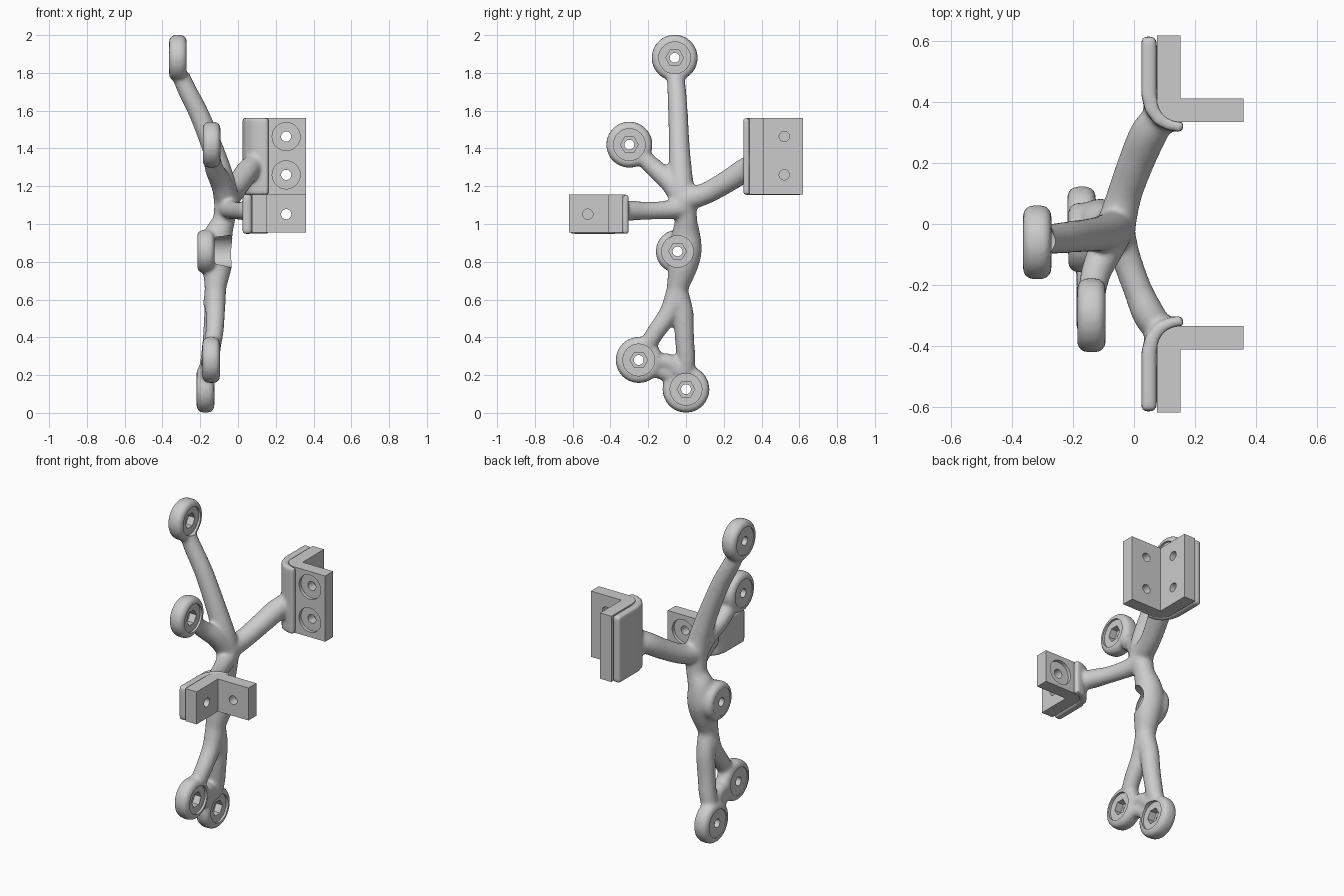
import bpy, bmesh, math
from mathutils import Vector, Matrix

if "Cube" in bpy.data.objects:
    bpy.data.objects.remove(bpy.data.objects["Cube"])

ROT_X = Matrix.Rotation(math.pi / 2, 4, 'Y')   # turns a z cylinder onto x
ROT_Y = Matrix.Rotation(math.pi / 2, 4, 'X')   # turns a z cylinder onto y


def make(name, bm):
    bmesh.ops.recalc_face_normals(bm, faces=bm.faces)
    me = bpy.data.meshes.new(name)
    bm.to_mesh(me)
    bm.free()
    ob = bpy.data.objects.new(name, me)
    bpy.context.collection.objects.link(ob)
    return ob


def activate(ob):
    bpy.ops.object.select_all(action='DESELECT')
    ob.select_set(True)
    bpy.context.view_layer.objects.active = ob


def apply_all(ob):
    activate(ob)
    for m in list(ob.modifiers):
        bpy.ops.object.modifier_apply(modifier=m.name)


def smooth(ob, deg=35):
    activate(ob)
    bpy.ops.object.shade_smooth_by_angle(angle=math.radians(deg))


def cyl(bm, c, r, depth, rot, seg=48):
    return bmesh.ops.create_cone(bm, cap_ends=True, segments=seg, radius1=r, radius2=r,
                                 depth=depth, matrix=Matrix.Translation(c) @ rot)['verts']


def cut(ob, cutter_bm):
    c = make("cutter", cutter_bm)
    c.hide_render = True
    m = ob.modifiers.new("cut", 'BOOLEAN')
    m.operation, m.solver, m.object = 'DIFFERENCE', 'EXACT', c
    apply_all(ob)
    bpy.data.objects.remove(c)


def prism(bm, pts, z0, z1):
    f = bm.faces.new([bm.verts.new((x, y, z0)) for x, y in pts])
    ex = bmesh.ops.extrude_face_region(bm, geom=[f])['geom']
    bmesh.ops.translate(bm, vec=(0, 0, z1 - z0),
                        verts=[v for v in ex if isinstance(v, bmesh.types.BMVert)])


def limb(bm, pts):
    """Chain of balls along a smooth path of (x, y, z, radius)."""
    p = [Vector(q) for q in pts]
    p = [2 * p[0] - p[1]] + p + [2 * p[-1] - p[-2]]
    for a, b, c, d in zip(p, p[1:], p[2:], p[3:]):
        n = max(2, int((c - b).length / 0.013))
        for i in range(n + 1):
            t = i / n
            q = 0.5 * (2 * b + (c - a) * t + (2 * a - 5 * b + 4 * c - d) * t * t
                       + (3 * b - a - 3 * c + d) * t ** 3)
            bmesh.ops.create_icosphere(bm, subdivisions=3, radius=q[3],
                                       matrix=Matrix.Translation(q.to_3d()))


# bolt bosses: centre x, y, z and radius
HALF = 0.045
bosses = [(-.318, -.06, 1.88, .122), (-.14, -.30, 1.42, .122), (-.17, -.045, .855, .115),
          (-.142, -.25, .28, .122), (-.172, 0, .125, .124)]

# organic frame: bosses and limbs fused by remeshing
bm = bmesh.new()
for x, y, z, r in bosses:
    b = bmesh.new()
    cyl(b, (x, y, z), r, 2 * HALF + .004, ROT_X)
    bmesh.ops.bevel(b, geom=[e for e in b.edges if len(e.link_faces) == 2 and
                             any(len(f.verts) > 4 for f in e.link_faces)],
                    offset=.032, segments=4, profile=.5, affect='EDGES')
    tmp = bpy.data.meshes.new("tmp")
    b.to_mesh(tmp)
    b.free()
    bm.from_mesh(tmp)
    bpy.data.meshes.remove(tmp)

# upper arm and side arm
limb(bm, [(-.312, -.058, 1.81, .045), (-.275, -.05, 1.72, .05), (-.205, -.042, 1.58, .053),
          (-.13, -.035, 1.39, .057), (-.08, -.025, 1.23, .064), (-.06, -.01, 1.12, .068)])
limb(bm, [(-.14, -.235, 1.36, .046), (-.125, -.16, 1.29, .05), (-.09, -.08, 1.22, .058),
          (-.06, -.02, 1.13, .06)])
# arms to the two bracket pads
limb(bm, [(-.06, -.01, 1.13, .065), (-.03, .1, 1.16, .058), (.01, .21, 1.22, .06),
          (.05, .3, 1.28, .062), (.095, .362, 1.33, .05)])
limb(bm, [(-.06, -.01, 1.09, .062), (-.03, -.1, 1.075, .05), (.01, -.21, 1.07, .048),
          (.05, -.3, 1.07, .054), (.095, -.362, 1.06, .048)])
# trunk past the middle boss
limb(bm, [(-.06, -.01, 1.13, .066), (-.075, 0, 1.02, .06), (-.105, 0, .94, .076),
          (-.11, -.002, .86, .086), (-.11, -.015, .78, .078), (-.12, -.045, .66, .058),
          (-.125, -.045, .58, .06)])
# two legs with the link between the lower bosses
limb(bm, [(-.12, -.045, .64, .058), (-.125, -.015, .53, .055), (-.135, -.008, .4, .052),
          (-.15, 0, .28, .05), (-.168, 0, .2, .045)])
limb(bm, [(-.12, -.05, .64, .056), (-.12, -.09, .53, .052), (-.125, -.165, .42, .048),
          (-.14, -.22, .33, .045)])
limb(bm, [(-.145, -.19, .26, .044), (-.15, -.1, .27, .046), (-.155, -.03, .22, .046)])
limb(bm, [(-.145, -.17, .23, .04), (-.165, -.06, .19, .04)])

# curved pads hugging the brackets
pad = [(.075, .616), (.075, .42), (.083, .378), (.108, .349), (.15, .334), (.164, .333),
       (.16, .302), (.115, .306), (.07, .327), (.038, .368), (.024, .42), (.024, .616)]
prism(bm, pad, 1.152, 1.563)
prism(bm, [(x, -y) for x, y in pad], .948, 1.158)

frame = make("organic_frame", bm)
rm = frame.modifiers.new("fuse", 'REMESH')
rm.mode, rm.voxel_size = 'VOXEL', .0095
sm = frame.modifiers.new("soften", 'SMOOTH')
sm.factor, sm.iterations = .5, 12
apply_all(frame)

# seats for the inserts, and the access pocket of the middle boss
cb = bmesh.new()
for i, (x, y, z, r) in enumerate(bosses):
    x0, x1 = x - .1, (.15 if i == 2 else x + .11)
    cyl(cb, ((x0 + x1) / 2, y, z), .084, x1 - x0, ROT_X, 64)
cut(frame, cb)
smooth(frame, 40)


def insert(name, x, y, z, n=48):
    """Disc with a hexagonal socket on +x and a through hole."""
    b = bmesh.new()
    f = HALF - .012
    prof = [(.0845, -HALF + .004, 0), (.0845, f, 0), (.047, f, 1), (.047, -.01, 1),
            (.026, -.01, 0), (.026, -HALF + .004, 0)]
    rings = []
    for r, dx, hexa in prof:
        ring = []
        for k in range(n):
            a = 2 * math.pi * k / n
            rr = r
            if hexa:
                rr = r * math.cos(math.pi / 6) / math.cos(a % (math.pi / 3) - math.pi / 6)
            ring.append(b.verts.new((x + dx, y + rr * math.cos(a), z + rr * math.sin(a))))
        rings.append(ring)
    for p, q in zip(rings, rings[1:] + rings[:1]):
        for k in range(n):
            j = (k + 1) % n
            b.faces.new((p[k], p[j], q[j], q[k]))
    smooth(make(name, b), 30)


for nm, (x, y, z, r) in zip(("top", "side", "middle", "lower_front", "bottom"), bosses):
    insert(nm + "_bolt_insert", x, y, z)


def bracket(name, s, z0, z1, hole_z):
    """Angle bracket with counterbored holes; s mirrors it in y."""
    arc = [(.15 - .075 * math.cos(t), .41 - .075 * math.sin(t))
           for t in (math.pi / 2 * i / 8 for i in range(9))]
    pts = [(.15, .62), (.075, .62)] + arc + [(.36, .335), (.36, .412), (.152, .412), (.152, .62)]
    b = bmesh.new()
    prism(b, [(x, s * y) for x, y in pts[1:]], z0, z1)
    ob = make(name, b)
    c = bmesh.new()
    for z in hole_z:
        cyl(c, (.11, s * .52, z), .027, .2, ROT_X, 32)
        cyl(c, (.255, s * .37, z), .027, .2, ROT_Y, 32)
    cut(ob, c)
    c = bmesh.new()
    for z in hole_z:
        cyl(c, (.05, s * .52, z), .074, .09, ROT_X)
        cyl(c, (.255, s * .31, z), .074, .09, ROT_Y)
    cut(ob, c)
    smooth(ob, 30)


bracket("back_bracket", 1, 1.155, 1.56, (1.26, 1.463))
bracket("front_bracket", -1, .955, 1.155, (1.052,))
